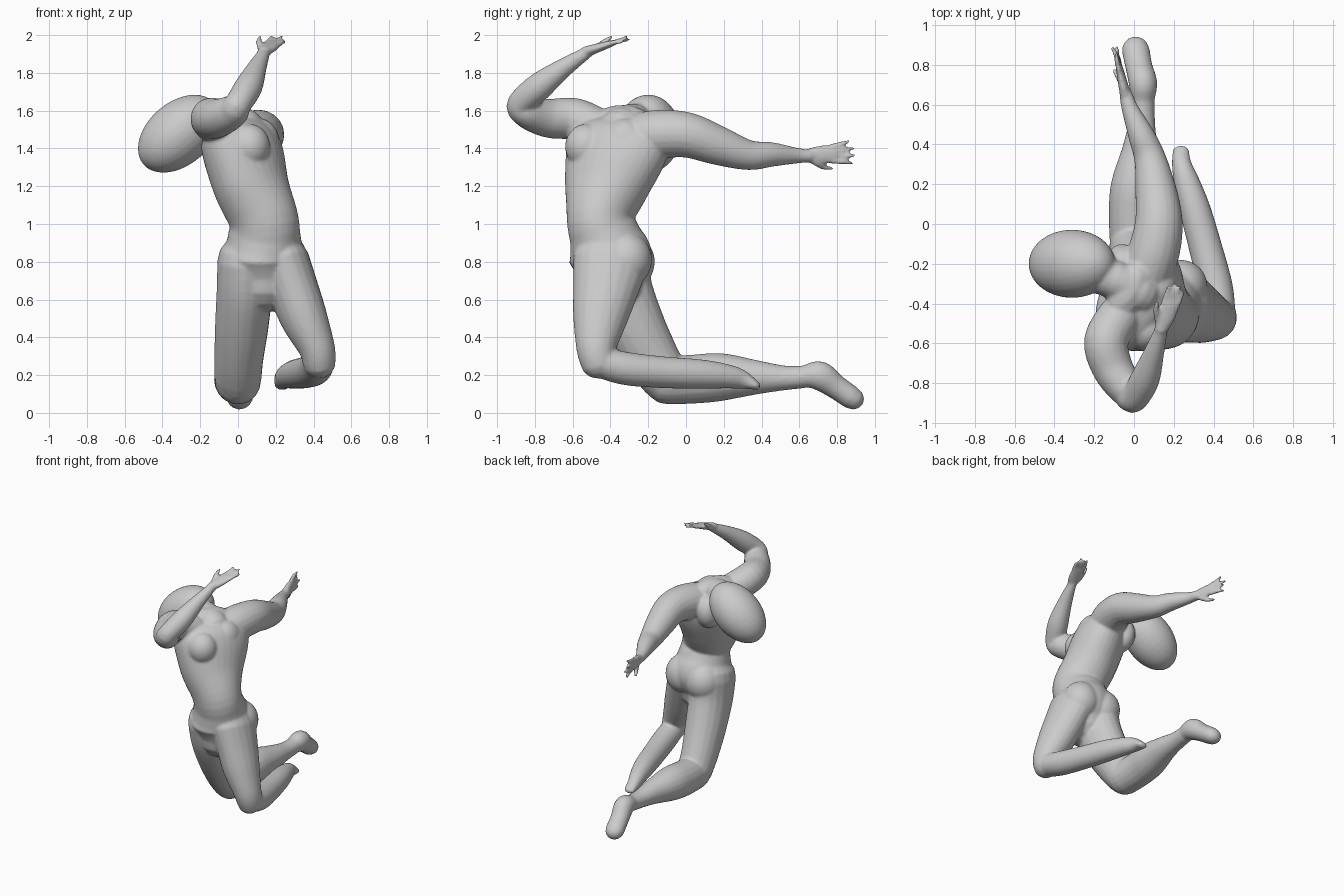
import bpy, bmesh
from math import sin, cos, pi, radians
from mathutils import Vector, Matrix

bm = bmesh.new()


def spline(keys, steps=5):
    """Catmull-Rom through rows of numbers."""
    rows = [Vector(k) for k in keys]
    out = []
    for i in range(len(rows) - 1):
        p1, p2 = rows[i], rows[i + 1]
        m1 = (p2 - rows[max(i - 1, 0)]) * 0.5
        m2 = (rows[min(i + 2, len(rows) - 1)] - p1) * 0.5
        for s in range(steps):
            t = s / steps
            out.append(p1 * (2*t**3 - 3*t**2 + 1) + m1 * (t**3 - 2*t**2 + t)
                       + p2 * (3*t**2 - 2*t**3) + m2 * (t**3 - t**2))
    return out + [rows[-1]]


def limb(keys, side=(1, 0, 0), n=20):
    """Rounded tube through (x, y, z, half width along side, half depth)."""
    rows = spline([k if len(k) == 5 else k + (k[3],) for k in keys])
    pts = [Vector(r[:3]) for r in rows]
    frames = []
    for i, r in enumerate(rows):
        t = (pts[min(i + 1, len(pts) - 1)] - pts[max(i - 1, 0)]).normalized()
        u = Vector(side)
        u = (u - t * u.dot(t)).normalized()
        frames.append((pts[i], t, u, t.cross(u), r[3], r[4]))

    def cap(f, sgn):
        p, t, u, v, a, b = f
        k = min(a, b)
        return [(p + t * sgn * k * sin(q), t, u, v, a * cos(q), b * cos(q))
                for q in map(radians, (25, 50, 70, 85))]

    frames = cap(frames[0], -1)[::-1] + frames + cap(frames[-1], 1)
    rings = [[bm.verts.new(p + u * a * cos(2*pi*j/n) + v * b * sin(2*pi*j/n))
              for j in range(n)] for p, t, u, v, a, b in frames]
    for r0, r1 in zip(rings, rings[1:]):
        for j in range(n):
            bm.faces.new((r0[j], r0[(j+1) % n], r1[(j+1) % n], r1[j]))
    bm.faces.new(rings[0][::-1])
    bm.faces.new(rings[-1])


def ball(c, radii, axis=(0, 0, 1)):
    """Ellipsoid whose third radius lies along axis."""
    rot = Vector(axis).to_track_quat('Z', 'Y').to_matrix().to_4x4()
    m = Matrix.Translation(c) @ rot @ Matrix.Diagonal((*radii, 1))
    bmesh.ops.create_uvsphere(bm, u_segments=28, v_segments=18, radius=1, matrix=m)


def hand(wrist, along, across, spread, size=1.0):
    """Palm, four fingers and a thumb on the +across side."""
    w, d = Vector(wrist), Vector(along).normalized()
    s = Vector(across)
    s = (s - d * s.dot(d)).normalized()
    nrm = d.cross(s)

    def at(x, y, z=0):
        return tuple(w + (d * x + s * y + nrm * z) * size)
    limb([at(-.03, 0) + (.034, .030), at(.05, 0) + (.050, .024),
          at(.13, 0) + (.046, .018)], s)
    for i, length in enumerate((.085, .11, .11, .095)):
        y = (i - 1.5) * .026
        limb([at(.11, y) + (.014,), at(.13 + length * .5, y * (1 + spread * .5)) + (.014,),
              at(.125 + length, y * (1 + spread), (i % 2) * .02 - .01) + (.010,)], s, 10)
    limb([at(.02, .035) + (.02,), at(.07, .065, .02) + (.016,),
          at(.115, .075, .035) + (.011,)], s, 10)


# torso, turned towards the chest direction as it rises
limb([(.135, -.40, .70, .17, .17), (.135, -.40, .82, .225, .205), (.14, -.43, .93, .19, .195),
      (.135, -.455, 1.03, .175, .185), (.07, -.42, 1.20, .235, .19), (.025, -.37, 1.38, .285, .19),
      (0, -.345, 1.47, .27, .165), (-.02, -.33, 1.53, .18, .10)], (.45, .89, 0), 32)
# buttocks
for c in ((.055, -.30, .80), (.235, -.315, .81)):
    ball(c, (.135, .135, .145))
# chest and shoulder blades
ball((.06, -.53, 1.41), (.11, .11, .12))
ball((.11, -.32, 1.43), (.11, .13, .13))
ball((-.06, -.22, 1.42), (.09, .12, .13))
# neck and head
limb([(.02, -.34, 1.50, .12), (-.10, -.28, 1.54, .10), (-.22, -.24, 1.53, .10)])
ball((-.312, -.20, 1.478), (.172, .167, .25), (.75, 0, .65))

# raised arm
limb([(-.07, -.46, 1.50, .11), (-.14, -.59, 1.555, .112), (-.105, -.73, 1.56, .103),
      (-.03, -.84, 1.595, .088), (.0, -.875, 1.635, .072), (.055, -.78, 1.725, .074),
      (.10, -.65, 1.825, .052), (.14, -.52, 1.91, .031)])
hand((.145, -.505, 1.92), (.075, .20, .065), (-1, .3, .1), .05, .93)
# stretched back arm
limb([(.05, -.28, 1.45, .13), (.10, -.14, 1.475, .13), (.125, .01, 1.47, .12),
      (.11, .17, 1.415, .104), (.08, .33, 1.365, .080), (.035, .45, 1.368, .066),
      (-.02, .58, 1.362, .043), (-.04, .65, 1.36, .034)])
hand((-.045, .66, 1.362), (-.05, .22, .018), (.1, 0, -1), .5)

# near leg
limb([(.24, -.40, .80, .14, .20), (.29, -.425, .66, .135, .175), (.35, -.455, .50, .125, .145),
      (.415, -.475, .35, .098, .108), (.43, -.465, .27, .088, .095)])
limb([(.43, -.475, .275, .082), (.41, -.32, .235, .088), (.36, -.12, .215, .084),
      (.305, .08, .205, .078), (.262, .22, .193, .064), (.24, .30, .175, .050),
      (.235, .37, .145, .042, .024)])
# far leg
limb([(.04, -.39, .80, .15, .20), (.035, -.36, .65, .148, .185), (.02, -.275, .46, .142, .165),
      (.005, -.18, .29, .13, .145), (0, -.11, .185, .125, .13)])
limb([(0, -.10, .17, .122, .126), (-.005, .06, .18, .122, .13), (.005, .20, .19, .12, .125),
      (.03, .38, .188, .088, .09), (.04, .52, .185, .066, .066), (.045, .62, .19, .060)])
# far foot with heel
limb([(.045, .64, .195, .062), (.045, .71, .195, .072, .078), (.025, .79, .14, .068, .065),
      (.01, .87, .085, .070, .062), (.01, .885, .075, .066, .058)])

bmesh.ops.recalc_face_normals(bm, faces=bm.faces)
mesh = bpy.data.meshes.new("figure_body")
bm.to_mesh(mesh)
bm.free()
body = bpy.data.objects.new("figure_body", mesh)
bpy.context.collection.objects.link(body)

# fuse all parts into one smooth skin
fuse = body.modifiers.new("fuse", 'REMESH')
fuse.mode = 'VOXEL'
fuse.voxel_size = .0095
fuse.use_smooth_shade = True
soft = body.modifiers.new("soften", 'SMOOTH')
soft.factor = .5
soft.iterations = 7
